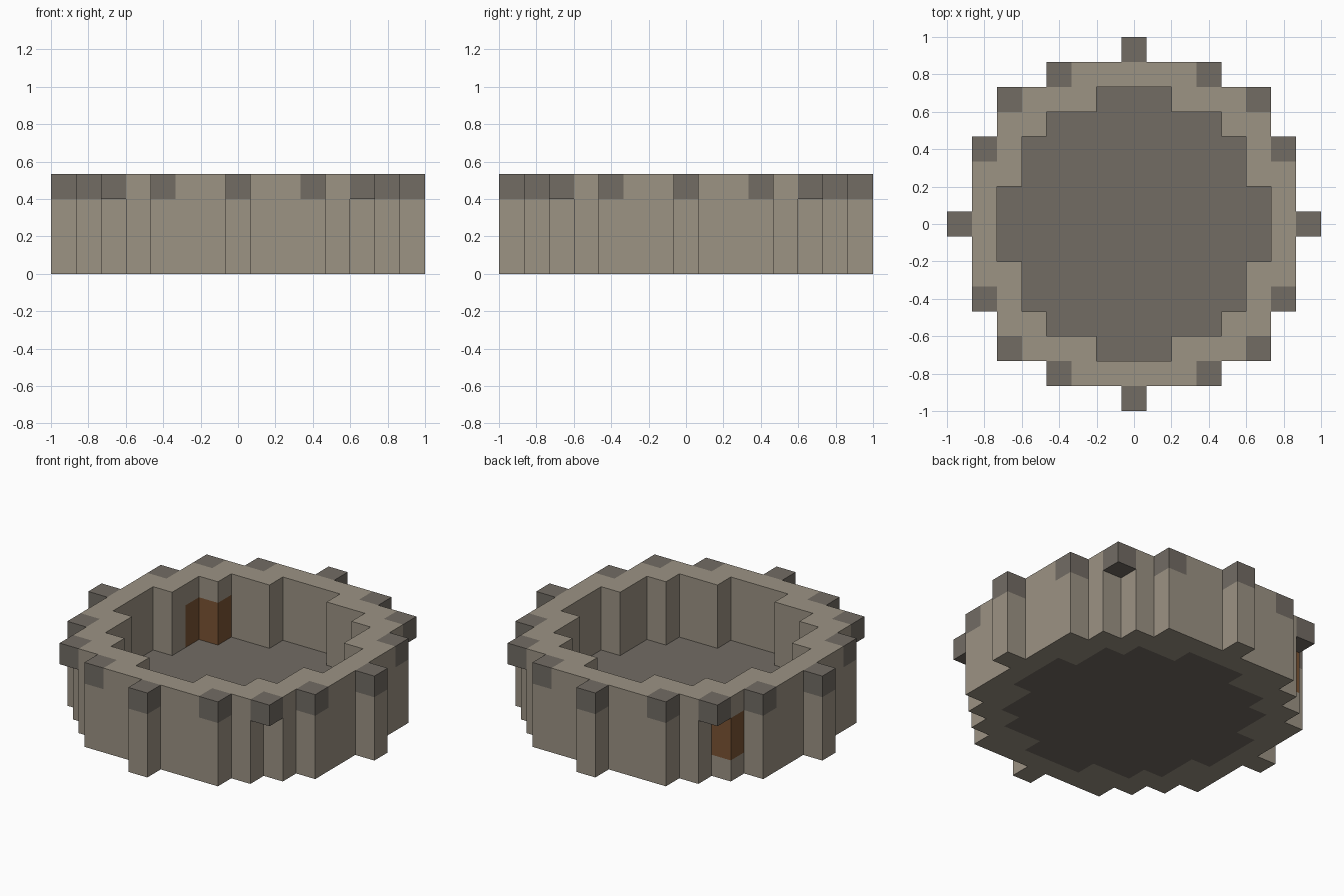
import bpy, bmesh
from mathutils import Vector

if "Cube" in bpy.data.objects:
    bpy.data.objects.remove(bpy.data.objects["Cube"])

U = 2 / 15                      # block size
SPAN = range(-7, 8)


def material(name, rgb):
    linear = [((c / 255 + 0.055) / 1.055) ** 2.4 for c in rgb] + [1.0]
    mat = bpy.data.materials.new(name)
    mat.use_nodes = True
    mat.diffuse_color = linear
    bsdf = next(n for n in mat.node_tree.nodes if n.type == 'BSDF_PRINCIPLED')
    bsdf.inputs["Base Color"].default_value = linear
    bsdf.inputs["Roughness"].default_value = 0.9
    return mat


stone = material("light stone", (156, 147, 132))
dark_stone = material("dark stone", (114, 108, 100))
wood = material("brown wood", (122, 84, 52))


def disc(half_widths):
    """Stepped disc: half_widths[|y|] is the largest |x| block in that row."""
    return {(x, y) for y in SPAN for x in SPAN
            if abs(y) < len(half_widths) and abs(x) <= half_widths[abs(y)]}


def stack(plan, low, high):
    return {(x, y, z) for x, y in plan for z in range(low, high)}


def build(name, cells, mat):
    """Closed shell around a group of blocks, merged into large flat faces."""
    bm = bmesh.new()
    for cell in cells:
        centre = Vector((cell[0], cell[1], cell[2] + 0.5))
        for axis in range(3):
            for sign in (-1, 1):
                beside = list(cell)
                beside[axis] += sign
                if tuple(beside) in cells:
                    continue
                n, a, b = Vector(), Vector(), Vector()
                n[axis] = sign / 2
                a[(axis + 1) % 3] = 0.5
                b[(axis + 2) % 3] = 0.5 * sign
                bm.faces.new([bm.verts.new((centre + n + p) * U)
                              for p in (-a - b, a - b, a + b, b - a)])
    bmesh.ops.remove_doubles(bm, verts=bm.verts, dist=0.001)
    bmesh.ops.dissolve_limit(bm, angle_limit=0.02, verts=bm.verts, edges=bm.edges)
    mesh = bpy.data.meshes.new(name)
    bm.to_mesh(mesh)
    bm.free()
    mesh.materials.append(mat)
    obj = bpy.data.objects.new(name, mesh)
    bpy.context.collection.objects.link(obj)


# Plans of the tower
inside = disc([5, 5, 4, 4, 3, 1])
outside = disc([6, 6, 6, 6, 5, 5, 3])
corners = {(x, y) for x in (-5, 5) for y in (-5, 5)}
piers = {(0, 7), (0, -7), (7, 0), (-7, 0)}
caps = piers | corners
for sx in (-1, 1):
    for sy in (-1, 1):
        caps |= {(3 * sx, 6 * sy), (6 * sx, 3 * sy)}

# Wooden door in one corner of the wall
door = stack({(-5, 4), (-4, 4), (-5, 3)}, 1, 3)

# Ring wall with four piers and notched corners
wall = stack((outside | piers) - inside - corners, 0, 4) - stack(caps, 3, 4) - door

build("floor", stack(inside, 0, 1), dark_stone)
build("ring_wall", wall, stone)
build("door", door, wood)

# Dark blocks along the rim, overhanging at the corners
for i, (x, y) in enumerate(sorted(caps)):
    build(f"rim_block_{i + 1}", stack({(x, y)}, 3, 4), dark_stone)
